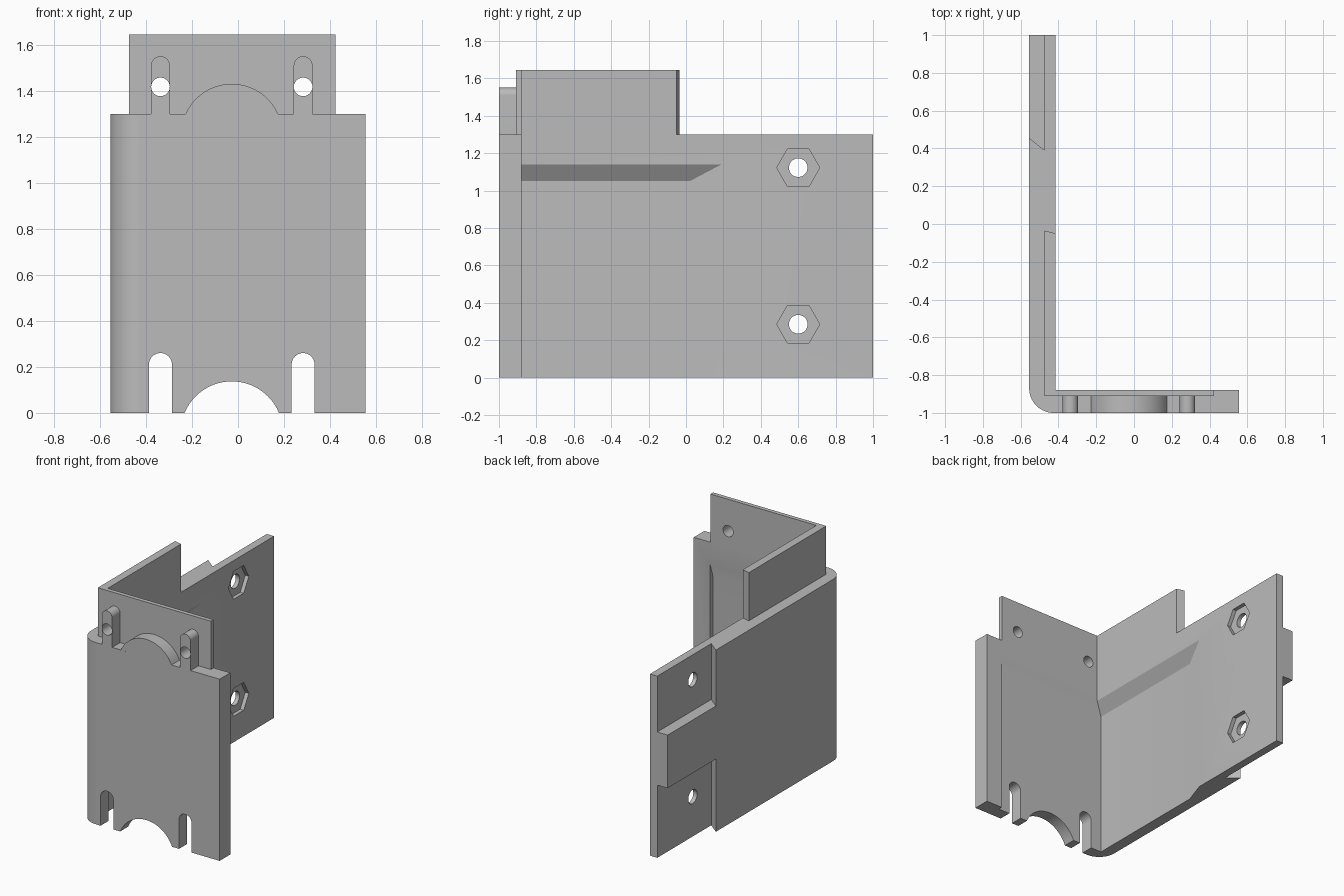
import bpy, bmesh
from math import radians, sin, cos, pi

cube = bpy.data.objects.get("Cube")
if cube:
    bpy.data.objects.remove(cube, do_unlink=True)

grey = bpy.data.materials.new("plain grey")
grey.use_nodes = True
GREY = (0.5, 0.5, 0.5, 1)
grey.diffuse_color = GREY
grey.node_tree.nodes["Principled BSDF"].inputs["Base Color"].default_value = GREY

PLACE = {"x": lambda a, b, d: (d, a, b),
         "y": lambda a, b, d: (a, d, b),
         "z": lambda a, b, d: (a, b, d)}


def make(name, coords, faces):
    bm = bmesh.new()
    verts = [bm.verts.new(c) for c in coords]
    for f in faces:
        bm.faces.new([verts[i] for i in f])
    bmesh.ops.recalc_face_normals(bm, faces=bm.faces)
    mesh = bpy.data.meshes.new(name)
    bm.to_mesh(mesh)
    bm.free()
    obj = bpy.data.objects.new(name, mesh)
    bpy.context.collection.objects.link(obj)
    mesh.materials.append(grey)
    return obj


def prism(name, pts, axis, lo, hi):
    """Extrude a flat outline along an axis."""
    n = len(pts)
    coords = [PLACE[axis](a, b, d) for d in (lo, hi) for a, b in pts]
    sides = [(i, (i + 1) % n, n + (i + 1) % n, n + i) for i in range(n)]
    return make(name, coords, [range(n), range(n, 2 * n)] + sides)


def arc(cx, cy, r, start, end, steps):
    angles = [radians(start + (end - start) * i / steps) for i in range(steps + 1)]
    return [(cx + r * cos(a), cy + r * sin(a)) for a in angles]


def circle(cx, cy, r, n):
    return [(cx + r * cos(2 * pi * i / n), cy + r * sin(2 * pi * i / n)) for i in range(n)]


def arch(cx, r, bottom, top):
    return [(cx - r, bottom), (cx + r, bottom)] + arc(cx, top - r, r, 0, 180, 20)


def cut(obj, cutter, keep=False):
    cutter.hide_render = True
    mod = obj.modifiers.new("cut", "BOOLEAN")
    mod.operation = "DIFFERENCE"
    mod.solver = "EXACT"
    mod.object = cutter
    bpy.context.view_layer.objects.active = obj
    bpy.ops.object.modifier_apply(modifier=mod.name)
    if not keep:
        bpy.data.objects.remove(cutter, do_unlink=True)


TOP, RIM_TOP = 1.3, 1.645
PEGS = (-0.337, 0.283)
MID = -0.027

# L-shaped wall with a rounded outer corner
outline = [(0.555, -1), (0.555, -0.88), (-0.415, -0.88), (-0.415, 1), (-0.555, 1)]
outline += arc(-0.425, -0.87, 0.13, 180, 270, 14)
wall = prism("corner_wall", outline, "z", 0, TOP)

# Inner pocket with a sloped ceiling and a ramped rear end
plan = [(0.425, -0.91), (-0.473, -0.91), (-0.473, 0.02),
        (-0.357, 0.36), (-0.357, -0.85), (0.425, -0.85)]
ceiling = [1.05, 1.05, 1.05, 1.23, 1.23, 1.23]
coords = [(x, y, -0.1) for x, y in plan] + [(x, y, z) for (x, y), z in zip(plan, ceiling)]
faces = [(i, (i + 1) % 6, 6 + (i + 1) % 6, 6 + i) for i in range(6)]
faces += [range(6), (6, 7, 10, 11), (7, 8, 9, 10)]
cut(wall, make("pocket_cutter", coords, faces))

# Undercut outer notches above and below the rear tongue
notch = [(-0.473, 0.39), (-0.473, 1.1), (-0.65, 1.1), (-0.65, 0.53)]
for lo, hi in ((0.52, -0.1), (0.9, 1.4)):
    cut(wall, prism("notch_cutter", notch, "z", min(lo, hi), max(lo, hi)))

# Nut seats and bolt holes
for z in (0.285, 1.122):
    cut(wall, prism("nut_cutter", circle(0.6, z, 0.115, 6), "x", -0.443, -0.3))
    cut(wall, prism("bolt_cutter", circle(0.6, z, 0.05, 20), "x", -0.7, -0.3))

# Bottom slots and central arc opening
for x in PEGS:
    cut(wall, prism("slot_cutter", arch(x, 0.05, -0.1, 0.26), "y", -1.1, -0.8))
cut(wall, prism("arc_cutter", circle(MID, -0.085, 0.222, 64), "y", -1.1, -0.8))

# Thin raised rim
rim_plan = [(0.423, -0.91), (0.423, -0.88), (-0.415, -0.88),
            (-0.415, -0.05), (-0.473, -0.035), (-0.473, -0.91)]
rim = prism("upper_rim", rim_plan, "z", TOP, RIM_TOP)

# Locating pegs with holes through peg and rim
parts = [wall, rim]
for side, x in zip(("right", "left"), PEGS):
    peg = prism(side + "_peg", arch(x, 0.041, TOP, 1.55), "y", -1, -0.91)
    hole = prism("hole_cutter", circle(x, 1.417, 0.0405, 24), "y", -1.1, -0.8)
    cut(rim, hole, keep=True)
    cut(peg, hole)
    parts.append(peg)

# Central arc boss
parts.append(prism("arc_boss", arc(MID, 1.21, 0.22, 24.15, 155.85, 32), "y", -1, -0.91))

# Smooth the curved faces, keep flats flat
for obj in parts:
    bpy.ops.object.select_all(action="DESELECT")
    obj.select_set(True)
    bpy.context.view_layer.objects.active = obj
    bpy.ops.object.shade_smooth_by_angle(angle=radians(25))
    obj.modifiers.new("weighted normals", "WEIGHTED_NORMAL").keep_sharp = True
